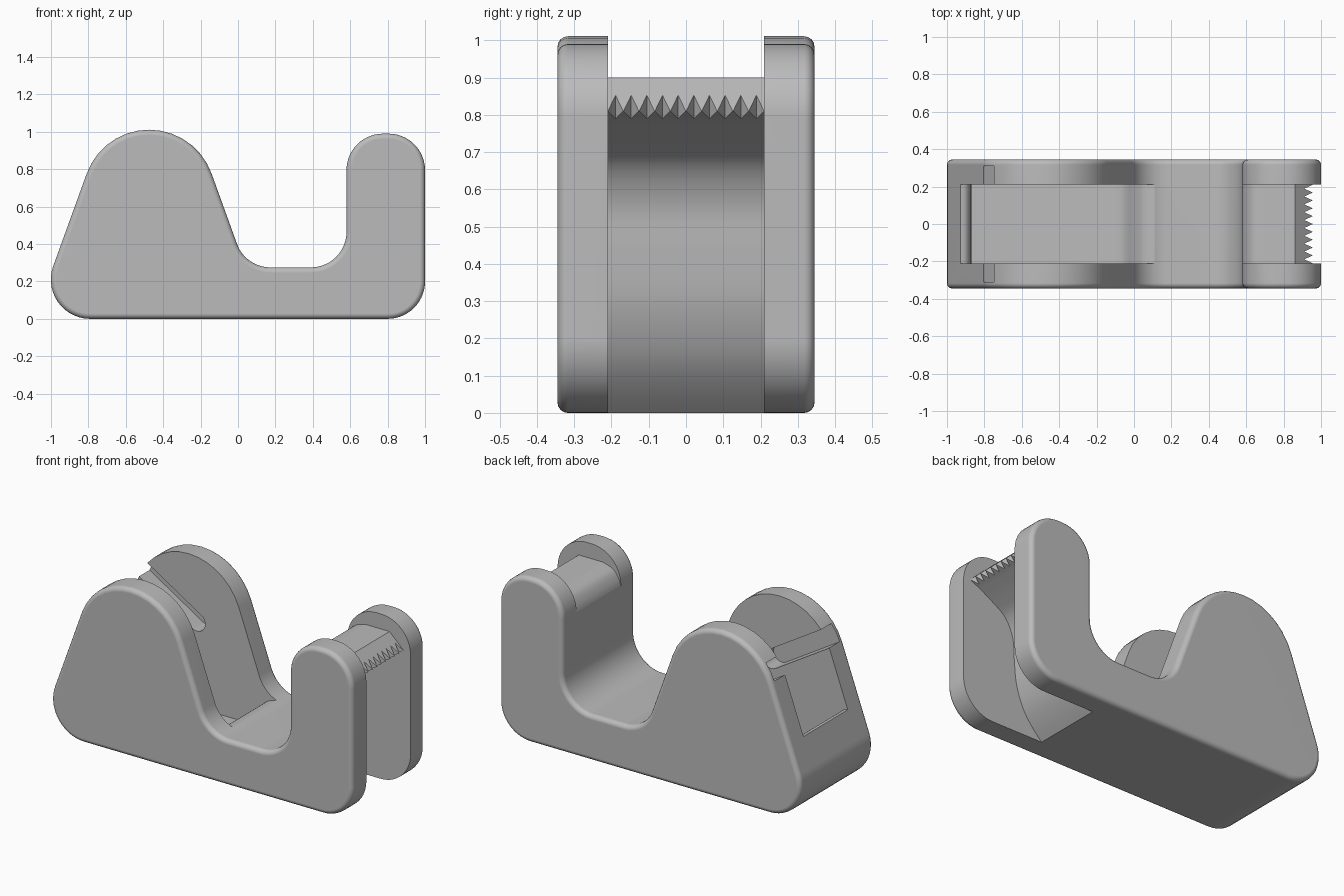
import bpy, bmesh, math
from mathutils import Vector

cube = bpy.data.objects.get("Cube")
if cube:
    bpy.data.objects.remove(cube, do_unlink=True)

HALF_WIDTH, HALF_GAP, TEETH = 0.345, 0.21, 10

grey = bpy.data.materials.new("plain grey")
grey.use_nodes = True
grey.diffuse_color = (0.5, 0.5, 0.5, 1)
grey.node_tree.nodes["Principled BSDF"].inputs["Base Color"].default_value = (0.5, 0.5, 0.5, 1)


def rounded(corners, steps=14):
    """Polygon with a circular fillet at each (x, z, radius) corner."""
    pts = []
    n = len(corners)
    for i, (x, z, r) in enumerate(corners):
        p = Vector((x, z))
        a = (Vector(corners[i - 1][:2]) - p).normalized()
        b = (Vector(corners[(i + 1) % n][:2]) - p).normalized()
        half = a.angle(b) / 2
        centre = p + (a + b).normalized() * (r / math.sin(half))
        start = p + a * (r / math.tan(half)) - centre
        end = p + b * (r / math.tan(half)) - centre
        sweep = start.angle_signed(end)
        for k in range(steps + 1):
            t = -sweep * k / steps
            c, s = math.cos(t), math.sin(t)
            pts.append((centre.x + c * start.x - s * start.y,
                        centre.y + s * start.x + c * start.y))
    return pts


def spline(pts, steps=5):
    """Smooth curve through the given points."""
    p = [Vector(q) for q in [pts[0]] + pts + [pts[-1]]]
    out = []
    for a, b, c, d in zip(p, p[1:], p[2:], p[3:]):
        for k in range(steps):
            t = k / steps
            out.append(tuple(0.5 * (2 * b + (c - a) * t + (2 * a - 5 * b + 4 * c - d) * t * t
                                    + (3 * b - a - 3 * c + d) * t ** 3)))
    return out + [pts[-1]]


def prism(name, pts, low, high, axis="y"):
    """Extrude a profile along y (x, z points) or z (x, y points)."""
    place = (lambda u, v, w: (u, w, v)) if axis == "y" else (lambda u, v, w: (u, v, w))
    bm = bmesh.new()
    face = bm.faces.new([bm.verts.new(place(u, v, low)) for u, v in pts])
    ext = bmesh.ops.extrude_face_region(bm, geom=[face])
    shift = Vector(place(0, 0, high - low))
    bmesh.ops.translate(bm, vec=shift, verts=[v for v in ext["geom"] if isinstance(v, bmesh.types.BMVert)])
    bmesh.ops.recalc_face_normals(bm, faces=bm.faces)
    mesh = bpy.data.meshes.new(name)
    bm.to_mesh(mesh)
    bm.free()
    mesh.materials.append(grey)
    obj = bpy.data.objects.new(name, mesh)
    bpy.context.collection.objects.link(obj)
    return obj


# Body: hump for the roll, low valley, upright post
body = prism("dispenser_body", rounded([
    (-1.09, 0, 0.21), (-0.475, 1.70, 0.355), (0.04, 0.275, 0.19),
    (0.58, 0.275, 0.19), (0.58, 0.99, 0.195), (1, 0.99, 0.195), (1, 0, 0.2)]),
    -HALF_WIDTH, HALF_WIDTH)
bevel = body.modifiers.new("soft_edges", "BEVEL")
bevel.width, bevel.segments = 0.028, 4
bevel.limit_method, bevel.angle_limit = "ANGLE", math.radians(60)

# Roll channel through the hump, with a rounded sill at the back slope
sill = spline([(-0.94, 0.45), (-0.9, 0.44), (-0.877, 0.41), (-0.87, 0.36)])
ramp = spline([(-0.12, 0.1), (-0.05, 0.135), (0, 0.21), (0.05, 0.265), (0.14, 0.295)])
roll_channel = prism("roll_channel_cutter",
                     [(-1.2, 0.45)] + sill + [(-0.87, 0.1)] + ramp + [(0.14, 1.2), (-1.2, 1.2)],
                     -HALF_GAP, HALF_GAP)

# Post core: lowered rounded top, cutting lip and curved hollow underneath
crown = spline([(0.575, 0.76), (0.59, 0.82), (0.63, 0.875), (0.7, 0.9)])
hollow = spline([(0.9, 0.785), (0.8, 0.73), (0.71, 0.665), (0.66, 0.56), (0.65, 0.43),
                 (0.635, 0.29), (0.59, 0.16), (0.52, 0.06), (0.42, -0.04)])
post_channel = prism("post_channel_cutter",
                     [(0.5, 1.2), (0.5, 0.76)] + crown + [(0.86, 0.9), (0.955, 0.81)]
                     + hollow + [(1.2, -0.04), (1.2, 1.2)],
                     -HALF_GAP, HALF_GAP)

# Axle slots in both inner walls of the hump
end, out = Vector((-0.42, 0.615)), Vector((-0.85, 0.52)).normalized()
side, radius = Vector((-out.y, out.x)), 0.055
tip = [end + radius * (side * math.cos(t) - out * math.sin(t))
       for t in [math.pi * k / 12 for k in range(13)]]
slot = [end + out * 0.7 + side * radius] + tip + [end + out * 0.7 - side * radius]
axle_slot = prism("axle_slot_cutter", slot, -0.31, 0.31)

# Serrated edge of the cutting lip
zigzag = [(0.91 if k % 2 else 0.956, -HALF_GAP + HALF_GAP * k / TEETH) for k in range(2 * TEETH + 1)]
teeth = prism("teeth_cutter", zigzag + [(1.1, HALF_GAP), (1.1, -HALF_GAP)], 0.7, 0.95, "z")

# Carve the body and bake the result
cutters = [roll_channel, post_channel, axle_slot, teeth]
for cutter in cutters:
    cut = body.modifiers.new(cutter.name, "BOOLEAN")
    cut.operation, cut.solver, cut.object = "DIFFERENCE", "EXACT", cutter
bpy.context.view_layer.update()
baked = bpy.data.meshes.new_from_object(body.evaluated_get(bpy.context.evaluated_depsgraph_get()))
body.modifiers.clear()
body.data = baked
for cutter in cutters:
    bpy.data.objects.remove(cutter, do_unlink=True)

# Smooth shading with crisp edges
bpy.ops.object.select_all(action="DESELECT")
body.select_set(True)
bpy.context.view_layer.objects.active = body
bpy.ops.object.shade_smooth_by_angle(angle=math.radians(30))
weighted = body.modifiers.new("even_shading", "WEIGHTED_NORMAL")
weighted.keep_sharp = True
